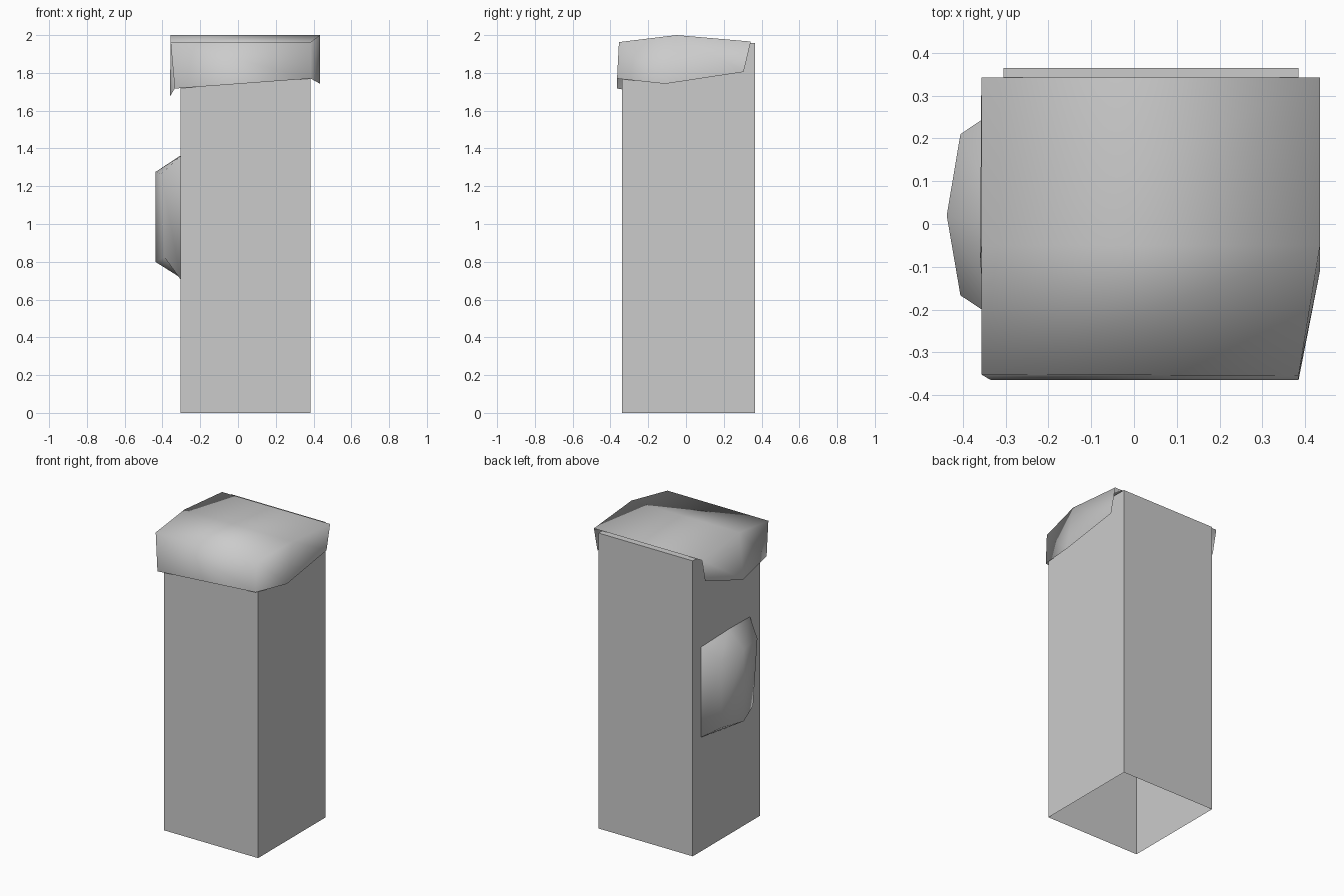
import bpy, bmesh
from mathutils import Vector

if "Cube" in bpy.data.objects:
    bpy.data.objects.remove(bpy.data.objects["Cube"])


def to_object(name, bm, smooth):
    me = bpy.data.meshes.new(name)
    for f in bm.faces:
        f.smooth = smooth
    bm.to_mesh(me)
    bm.free()
    ob = bpy.data.objects.new(name, me)
    bpy.context.collection.objects.link(ob)
    return ob


def shell(name, rail_a, rail_b, skirt_a, skirt_b, outward, close_back):
    """Three-point rails form the crown; skirts fold down from each rail."""
    bm = bmesh.new()
    a, b, sa, sb = ([bm.verts.new(p) for p in row]
                    for row in (rail_a, rail_b, skirt_a, skirt_b))
    for p, q in ((a, b), (sa, a), (b, sb)):
        for i in range(2):
            bm.faces.new((p[i], q[i], q[i + 1], p[i + 1]))
    ends = (0, 2) if close_back else (0,)
    for i in ends:
        bm.faces.new((a[i], b[i], sb[i], sa[i]))
    bmesh.ops.recalc_face_normals(bm, faces=bm.faces)
    bm.faces.ensure_lookup_table()
    bm.normal_update()
    if bm.faces[0].normal.dot(Vector(outward)) < 0:
        bmesh.ops.reverse_faces(bm, faces=bm.faces)
    return to_object(name, bm, True)


# Square post, open underneath
bm = bmesh.new()
bmesh.ops.create_cube(bm, size=1)
lo, hi = Vector((-0.305, -0.34, 0)), Vector((0.385, 0.365, 1.957))
for v in bm.verts:
    v.co = [lo[i] + (v.co[i] + 0.5) * (hi[i] - lo[i]) for i in range(3)]
bm.normal_update()
bmesh.ops.delete(bm, geom=[f for f in bm.faces if f.normal.z < -0.5], context='FACES')
to_object("post", bm, False)

# Soft cap draped over the top (left rail, right rail, left hem, right hem)
shell("top_cap",
      [(-0.357, -0.352, 1.963), (-0.357, -0.05, 2.0), (-0.357, 0.343, 1.966)],
      [(0.385, -0.355, 1.963), (0.435, -0.05, 2.0), (0.435, 0.343, 1.966)],
      [(-0.335, -0.365, 1.717), (-0.36, -0.085, 1.675), (-0.357, 0.31, 1.815)],
      [(0.385, -0.365, 1.77), (0.435, -0.11, 1.742), (0.435, 0.305, 1.805)],
      (0, 0, 1), False)

# Rounded lump on the left wall (upper rail, lower rail, upper base, lower base)
shell("side_lump",
      [(-0.406, -0.167, 1.267), (-0.438, 0.02, 1.275), (-0.406, 0.21, 1.267)],
      [(-0.39, -0.145, 0.825), (-0.438, 0.02, 0.8), (-0.406, 0.21, 0.82)],
      [(-0.303, -0.235, 1.36), (-0.303, -0.01, 1.363), (-0.303, 0.28, 1.355)],
      [(-0.303, -0.17, 0.705), (-0.303, 0.02, 0.715), (-0.303, 0.28, 0.755)],
      (-1, 0, 0), True)
